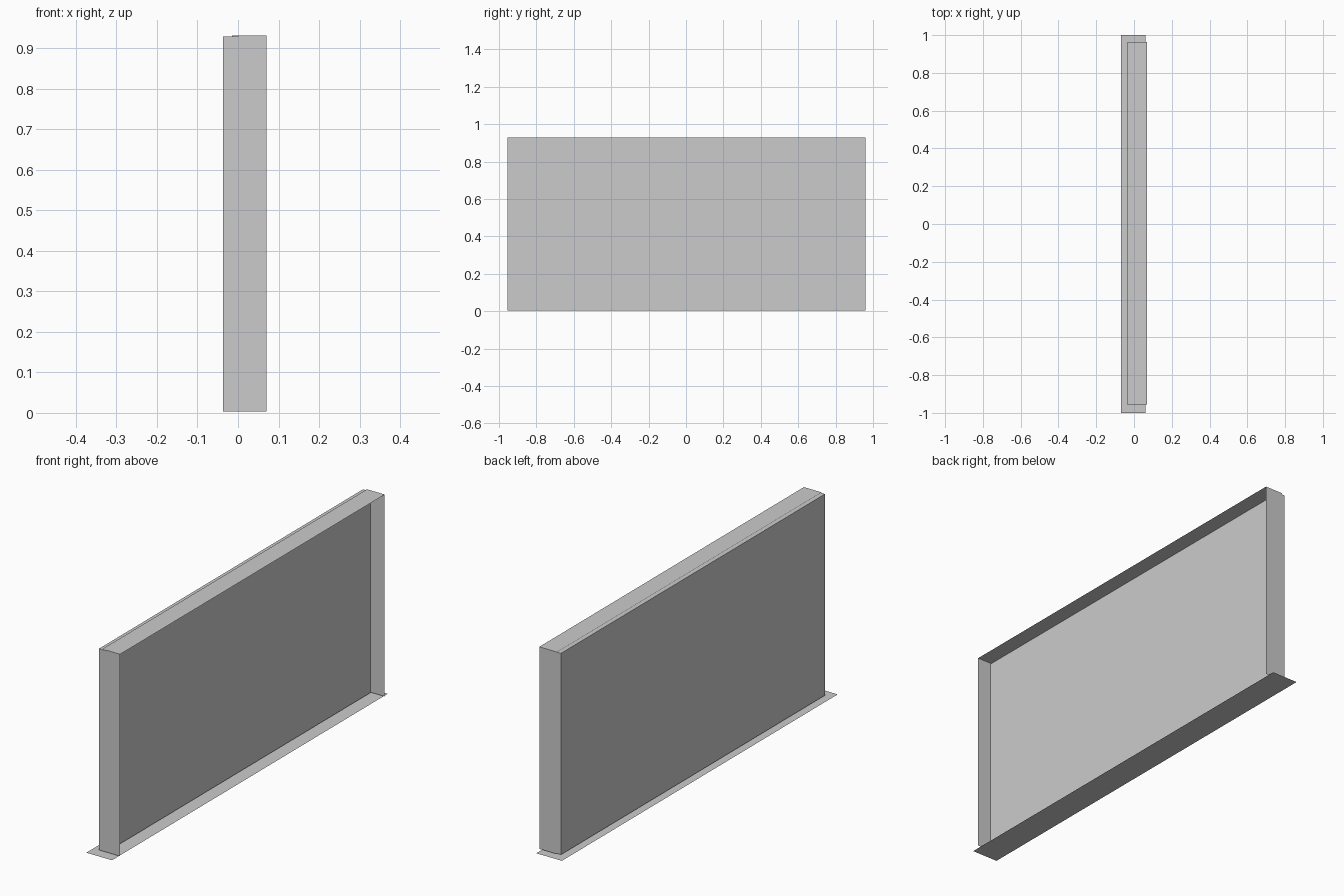
import bpy

if "Cube" in bpy.data.objects:
    bpy.data.objects.remove(bpy.data.objects["Cube"])

def make_mesh(name, verts, faces):
    mesh = bpy.data.meshes.new(name)
    mesh.from_pydata(verts, [], faces)
    mesh.update()
    obj = bpy.data.objects.new(name, mesh)
    bpy.context.collection.objects.link(obj)
    return obj

def sheet(name, a, b):
    """Flat rectangle spanning corners a and b, which share one coordinate."""
    flat = next(i for i in range(3) if a[i] == b[i])
    u, v = [i for i in range(3) if i != flat]
    verts = []
    for pu, pv in ((a, a), (b, a), (b, b), (a, b)):
        p = list(a)
        p[u], p[v] = pu[u], pv[v]
        verts.append(p)
    return make_mesh(name, verts, [(0, 1, 2, 3)])

def box(name, a, b):
    verts = [(x, y, z) for x in (a[0], b[0]) for y in (a[1], b[1]) for z in (a[2], b[2])]
    faces = [(0, 1, 3, 2), (4, 6, 7, 5), (0, 4, 5, 1), (2, 3, 7, 6), (0, 2, 6, 4), (1, 5, 7, 3)]
    return make_mesh(name, verts, faces)

BACK, FRONT, LIP = -0.037, 0.0, 0.07
Y0, Y1 = -0.955, 0.96
BOTTOM, TOP = 0.004, 0.928

# Thin foot plate
sheet("base_plate", (-0.07, -1, 0), (0.06, 1, 0))

# Closed main panel
box("panel", (BACK, Y0, BOTTOM), (FRONT, Y1, TOP))

# Thin surround projecting past the panel face
sheet("top_cover", (-0.02, Y0, 0.931), (LIP, Y1 + 0.004, 0.931))
sheet("near_side_cover", (FRONT, Y0, BOTTOM), (LIP, Y0, 0.931))
sheet("far_side_cover", (-0.015, Y1 + 0.004, BOTTOM), (LIP, Y1 + 0.004, 0.931))
